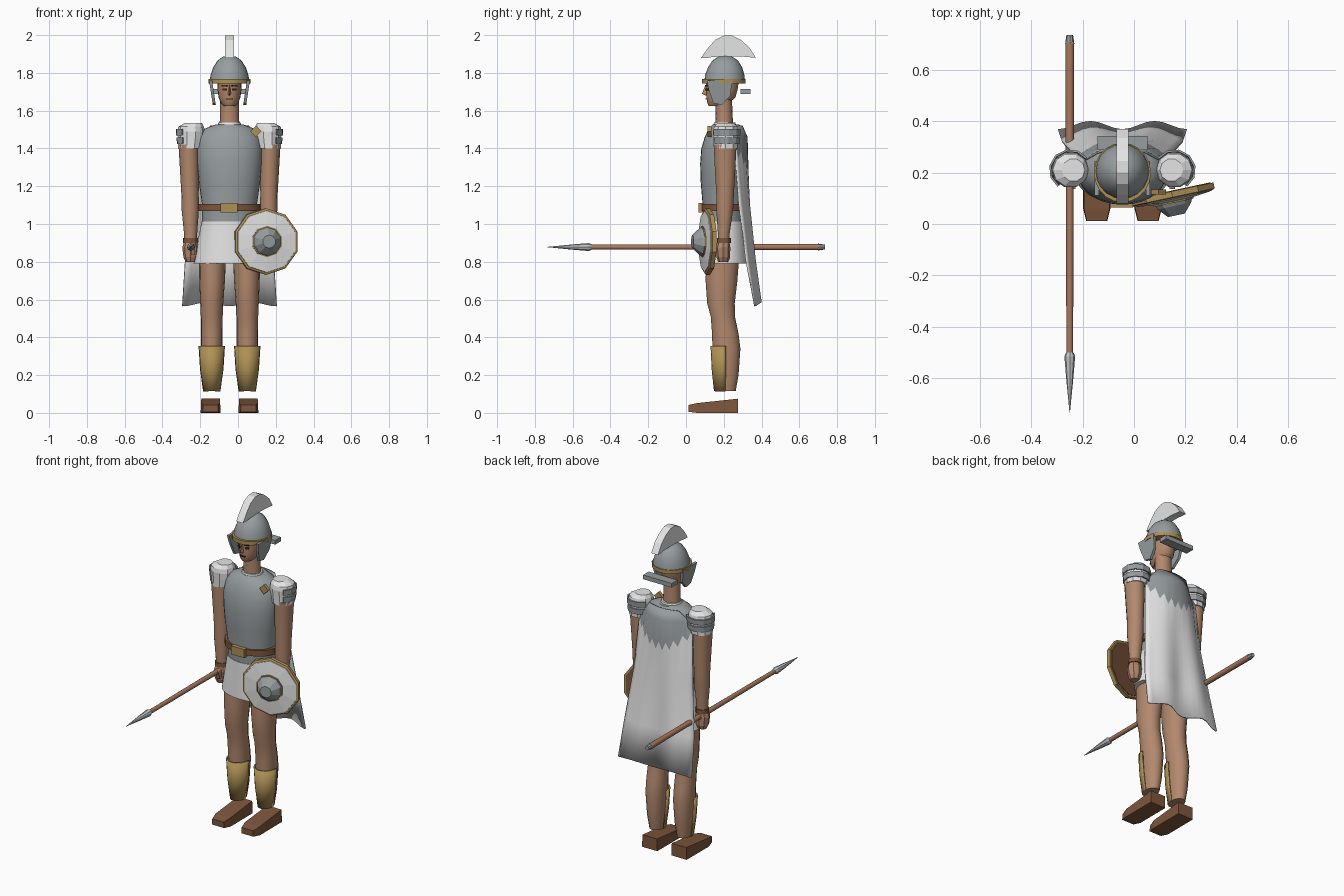
import bpy, bmesh
from math import sin, cos, pi, radians
from mathutils import Matrix, Vector

cube = bpy.data.objects.get("Cube")
if cube:
    bpy.data.objects.remove(cube, do_unlink=True)

CX = -0.045  # body axis


def material(name, r, g, b):
    m = bpy.data.materials.new(name)
    m.use_nodes = True
    m.diffuse_color = (r, g, b, 1)
    m.node_tree.nodes["Principled BSDF"].inputs["Base Color"].default_value = (r, g, b, 1)
    return m


SKIN = material("skin", 0.45, 0.25, 0.155)
STEEL = material("steel", 0.31, 0.34, 0.35)
WHITE = material("white cloth", 0.78, 0.78, 0.78)
GOLD = material("gold", 0.42, 0.28, 0.09)
LEATHER = material("leather", 0.21, 0.095, 0.045)
WOOD = material("wood", 0.39, 0.19, 0.11)
BLADE = material("bright steel", 0.55, 0.57, 0.58)
DARK = material("dark brown", 0.04, 0.02, 0.015)


def skin(name, mat, rings, closed=True, caps=True, matrix=None, angle=38):
    """Bridge equal rings of points into one surface."""
    bm = bmesh.new()
    rows = [[bm.verts.new(p) for p in ring] for ring in rings]
    n = len(rows[0])
    for a, b in zip(rows, rows[1:]):
        for i in range(n if closed else n - 1):
            j = (i + 1) % n
            bm.faces.new((a[i], a[j], b[j], b[i]))
    if closed and caps:
        bm.faces.new(rows[0])
        bm.faces.new(rows[-1])
    if matrix:
        bm.transform(matrix)
    bmesh.ops.recalc_face_normals(bm, faces=bm.faces)
    mesh = bpy.data.meshes.new(name)
    bm.to_mesh(mesh)
    bm.free()
    mesh.materials.append(mat)
    ob = bpy.data.objects.new(name, mesh)
    bpy.context.collection.objects.link(ob)
    if angle:
        bpy.ops.object.select_all(action='DESELECT')
        ob.select_set(True)
        bpy.context.view_layer.objects.active = ob
        bpy.ops.object.shade_smooth_by_angle(angle=radians(angle))
    return ob


def loft(name, mat, rings, n=20, arc=None, **kw):
    """Elliptical rings (z, x, y, rx, ry); arc gives an open shell."""
    a0, a1 = arc or (0, 2 * pi)
    steps = n + 1 if arc else n
    angles = [a0 + (a1 - a0) * i / n for i in range(steps)]
    pts = [[(x + rx * cos(a), y + ry * sin(a), z) for a in angles] for z, x, y, rx, ry in rings]
    return skin(name, mat, pts, closed=not arc, **kw)


def lathe(name, mat, profile, n, matrix, **kw):
    return loft(name, mat, [(z, 0, 0, r, r) for z, r in profile], n, matrix=matrix, **kw)


def prism(name, mat, x, thick, outline, lean=0):
    """Side outline (y, z) extruded across x."""
    z0 = outline[0][1]
    return skin(name, mat, [[(x + d + lean * (z - z0), y, z) for y, z in outline]
                            for d in (-thick / 2, thick / 2)], angle=None)


def box(name, mat, center, size, rot=(0, 'Z')):
    w, d, h = (s / 2 for s in size)
    m = Matrix.Translation(center) @ Matrix.Rotation(rot[0], 4, rot[1])
    square = [(-w, -d), (w, -d), (w, d), (-w, d)]
    return skin(name, mat, [[(x, y, z) for x, y in square] for z in (-h, h)], matrix=m, angle=None)


def thicken(ob, amount, offset=1):
    mod = ob.modifiers.new("thickness", 'SOLIDIFY')
    mod.thickness = amount
    mod.offset = offset


def body(name, mat, rings, **kw):
    return loft(name, mat, [(z, CX, y, rx, ry) for z, y, rx, ry in rings], **kw)


# Torso, belt and skirt
body("breastplate", STEEL, [(1.0, 0.2, 0.145, 0.11), (1.1, 0.2, 0.145, 0.112),
     (1.22, 0.195, 0.162, 0.117), (1.32, 0.193, 0.171, 0.118), (1.4, 0.197, 0.172, 0.116),
     (1.46, 0.205, 0.163, 0.106), (1.505, 0.21, 0.13, 0.09), (1.528, 0.212, 0.07, 0.07)], n=28)
body("collar", WHITE, [(1.52, 0.205, 0.064, 0.062), (1.537, 0.205, 0.058, 0.056)])
body("belt", LEATHER, [(1.07, 0.2, 0.166, 0.12), (1.107, 0.2, 0.166, 0.12)], n=28)
box("buckle", GOLD, (CX - 0.003, 0.078, 1.086), (0.09, 0.026, 0.052))
body("skirt", WHITE, [(0.79, 0.205, 0.19, 0.127), (0.9, 0.203, 0.17, 0.12), (1.012, 0.2, 0.148, 0.113)], n=24)
box("brooch", GOLD, (0.095, 0.125, 1.49), (0.042, 0.02, 0.042), (pi / 4, 'Y'))

# Neck, head and face
body("neck", SKIN, [(1.51, 0.202, 0.054, 0.048), (1.57, 0.202, 0.05, 0.045), (1.67, 0.198, 0.049, 0.045)], n=16)
body("head", SKIN, [(1.625, 0.155, 0.03, 0.035), (1.64, 0.17, 0.046, 0.058), (1.67, 0.185, 0.058, 0.078),
     (1.71, 0.19, 0.063, 0.084), (1.78, 0.195, 0.065, 0.09)], n=18)
skin("nose", SKIN, [[(CX - w, 0.125, z), (CX, y, z), (CX + w, 0.125, z)]
     for z, w, y in ((1.68, 0.013, 0.104), (1.69, 0.014, 0.085), (1.735, 0.008, 0.102))], angle=None)
box("mouth", DARK, (CX, 0.107, 1.662), (0.036, 0.009, 0.005))
for s, side in ((-1, "right"), (1, "left")):
    box(side + "_eye", DARK, (CX + s * 0.026, 0.113, 1.713), (0.022, 0.009, 0.01), (s * 0.5, 'Z'))
    box(side + "_eyebrow", DARK, (CX + s * 0.026, 0.112, 1.732), (0.03, 0.009, 0.006), (s * 0.5, 'Z'))
    prism(side + "_cheek_guard", STEEL, CX + s * 0.1, 0.016,
          [(0.11, 1.76), (0.245, 1.76), (0.235, 1.68), (0.19, 1.63), (0.145, 1.64), (0.12, 1.71)],
          lean=s * 0.15)

# Helmet
body("helmet_dome", STEEL, [(1.75, 0.205, 0.106, 0.108), (1.79, 0.205, 0.1, 0.104),
     (1.83, 0.207, 0.086, 0.09), (1.865, 0.208, 0.064, 0.068), (1.885, 0.208, 0.036, 0.038),
     (1.892, 0.208, 0.01, 0.01)], n=20)
body("helmet_band", GOLD, [(1.745, 0.2, 0.111, 0.116), (1.768, 0.2, 0.111, 0.116)], n=20)
box("neck_guard", STEEL, (CX, 0.315, 1.702), (0.195, 0.055, 0.026))
outer = [(0.08, 1.88), (0.115, 1.93), (0.155, 1.975), (0.2, 1.997), (0.245, 1.997),
         (0.29, 1.975), (0.335, 1.935), (0.37, 1.88)]
inner = [(0.315, 1.885), (0.29, 1.887), (0.265, 1.887), (0.23, 1.887), (0.19, 1.887),
         (0.155, 1.885), (0.135, 1.883), (0.115, 1.88)]
pairs = list(zip(outer, reversed(inner)))
skin("crest", WHITE, [[(CX + d, y, z) for d, (y, z) in
     ((-0.023, o), (0.023, o), (0.023, i), (-0.023, i))] for o, i in pairs], angle=None)

# Limbs, mirrored about the body axis
for s, side in ((-1, "right"), (1, "left")):
    ax = CX + s * 0.206
    loft(side + "_arm", SKIN, [(0.89, ax, 0.2, 0.032, 0.03), (0.95, ax, 0.2, 0.035, 0.032),
         (1.08, ax + s * 0.002, 0.205, 0.046, 0.046), (1.16, ax + s * 0.003, 0.207, 0.046, 0.048),
         (1.3, ax + s * 0.006, 0.207, 0.051, 0.056), (1.42, ax + s * 0.01, 0.207, 0.054, 0.062)], n=14)
    loft(side + "_hand", SKIN, [(0.8, ax, 0.197, 0.026, 0.026), (0.825, ax, 0.197, 0.038, 0.036),
         (0.875, ax, 0.195, 0.044, 0.04), (0.905, ax, 0.198, 0.034, 0.032)], n=8, angle=None)
    box(side + "_thumb", SKIN, (ax - s * 0.012, 0.157, 0.865), (0.022, 0.03, 0.05), (0.3, 'X'))
    loft(side + "_wristband", LEATHER, [(0.9, ax, 0.2, 0.039, 0.037), (0.925, ax, 0.2, 0.039, 0.037)], n=12)

    px, py = CX + s * 0.203, 0.21
    loft(side + "_pauldron", WHITE, [(1.4, px + s * 0.004, py, 0.066, 0.066), (1.45, px, py, 0.07, 0.068),
         (1.49, px, py, 0.073, 0.07), (1.515, px, py, 0.068, 0.065),
         (1.535, px - s * 0.012, py, 0.045, 0.045)], n=10, angle=None)
    a0, a1 = (-0.3, 0.8) if s > 0 else (0.2, 1.3)
    for k, (z, r) in enumerate(((1.425, 0.073), (1.47, 0.077))):
        band = loft(f"{side}_pauldron_band_{k + 1}", STEEL,
                    [(z, px, py, r, r - 0.002), (z + 0.032, px, py, r + 0.002, r)],
                    n=6, arc=(a0 * pi, a1 * pi), angle=None)
        thicken(band, 0.008, 0)

    lx = CX + s * 0.094
    loft(side + "_leg", SKIN, [(0.115, lx, 0.208, 0.04, 0.055), (0.2, lx, 0.212, 0.05, 0.066),
         (0.34, lx, 0.214, 0.058, 0.074), (0.42, lx, 0.208, 0.058, 0.07), (0.51, lx, 0.195, 0.058, 0.064),
         (0.58, lx, 0.185, 0.061, 0.073), (0.7, lx - s * 0.002, 0.188, 0.068, 0.084),
         (0.85, lx - s * 0.004, 0.195, 0.072, 0.088)], n=16)
    greave = loft(side + "_greave", GOLD, [(0.115, lx, 0.21, 0.042, 0.058), (0.23, lx, 0.21, 0.058, 0.07),
                  (0.355, lx, 0.21, 0.066, 0.076)], n=10, arc=(pi, 2 * pi))
    thicken(greave, 0.008, 0)

    fx = CX + s * 0.1
    skin(side + "_sandal", LEATHER, [[(fx - w, y, z0), (fx + w, y, z0), (fx + w * 0.95, y, z1), (fx - w * 0.95, y, z1)]
         for y, w, z0, z1 in ((0.012, 0.041, 0.006, 0.042), (0.06, 0.053, 0, 0.052), (0.275, 0.052, 0, 0.075))],
         angle=None)

# Cape with a jagged steel shoulder layer
COLS = 16
cape_rows = [(1.52, 0.1, 0.296, 0.02, 0), (1.46, 0.15, 0.322, 0.075, 0), (1.3, 0.178, 0.328, 0.07, 0.002),
             (1.1, 0.2, 0.338, 0.05, 0.006), (0.8, 0.235, 0.362, 0.03, 0.012), (0.575, 0.25, 0.381, 0, 0.016)]
rings = []
for k, (z, half, y, curve, ripple) in enumerate(cape_rows):
    ring = []
    for c in range(COLS + 1):
        t = 2 * c / COLS - 1
        jag = 0.1 * t * t + 0.025 * (-1) ** c if k == 2 else 0
        wave = cos(2 * pi * (abs(t) - 0.5))
        hem = 0.01 * wave if k == 5 else 0
        ring.append((CX + half * t, y - curve * t * t + ripple * wave, z + jag + hem))
    rings.append(ring)
cape = skin("cape", WHITE, rings, closed=False, angle=50)
cape.data.materials.append(STEEL)
for f in cape.data.polygons:
    f.material_index = 1 if f.index < 2 * COLS else 0
thicken(cape, 0.008, 0)

# Spear pointing forward
spear = Matrix.Translation((-0.25, 0, 0.878)) @ Matrix.Rotation(pi / 2, 4, 'X')
lathe("spear_shaft", WOOD, [(-0.71, 0.017), (0.51, 0.013)], 10, spear)
lathe("spear_head", BLADE, [(0.5, 0.015), (0.515, 0.021), (0.6, 0.014), (0.733, 0.001)], 8, spear, angle=None)
lathe("spear_butt", STEEL, [(-0.735, 0.013), (-0.7, 0.018)], 8, spear, angle=None)

# Shield on the left arm
shield = (Matrix.Translation((0.148, 0.114, 0.907)) @ Matrix.Rotation(radians(12), 4, 'Z')
          @ Matrix.Rotation(pi / 2, 4, 'X') @ Matrix.Rotation(pi / 10, 4, 'Z'))
lathe("shield_back", LEATHER, [(-0.016, 0.164), (0, 0.164)], 10, shield, angle=None)
lathe("shield_rim", GOLD, [(-0.013, 0.176), (0.01, 0.176), (0.014, 0.168)], 10, shield, angle=None)
lathe("shield_face", WHITE, [(0.01, 0.165), (0.017, 0.163), (0.026, 0.08)], 10, shield, angle=None)
lathe("boss_ring", GOLD, [(0.02, 0.083), (0.032, 0.083)], 10, shield, angle=None)
lathe("boss", STEEL, [(0.03, 0.077), (0.045, 0.07), (0.082, 0.035)], 10, shield, angle=None)
